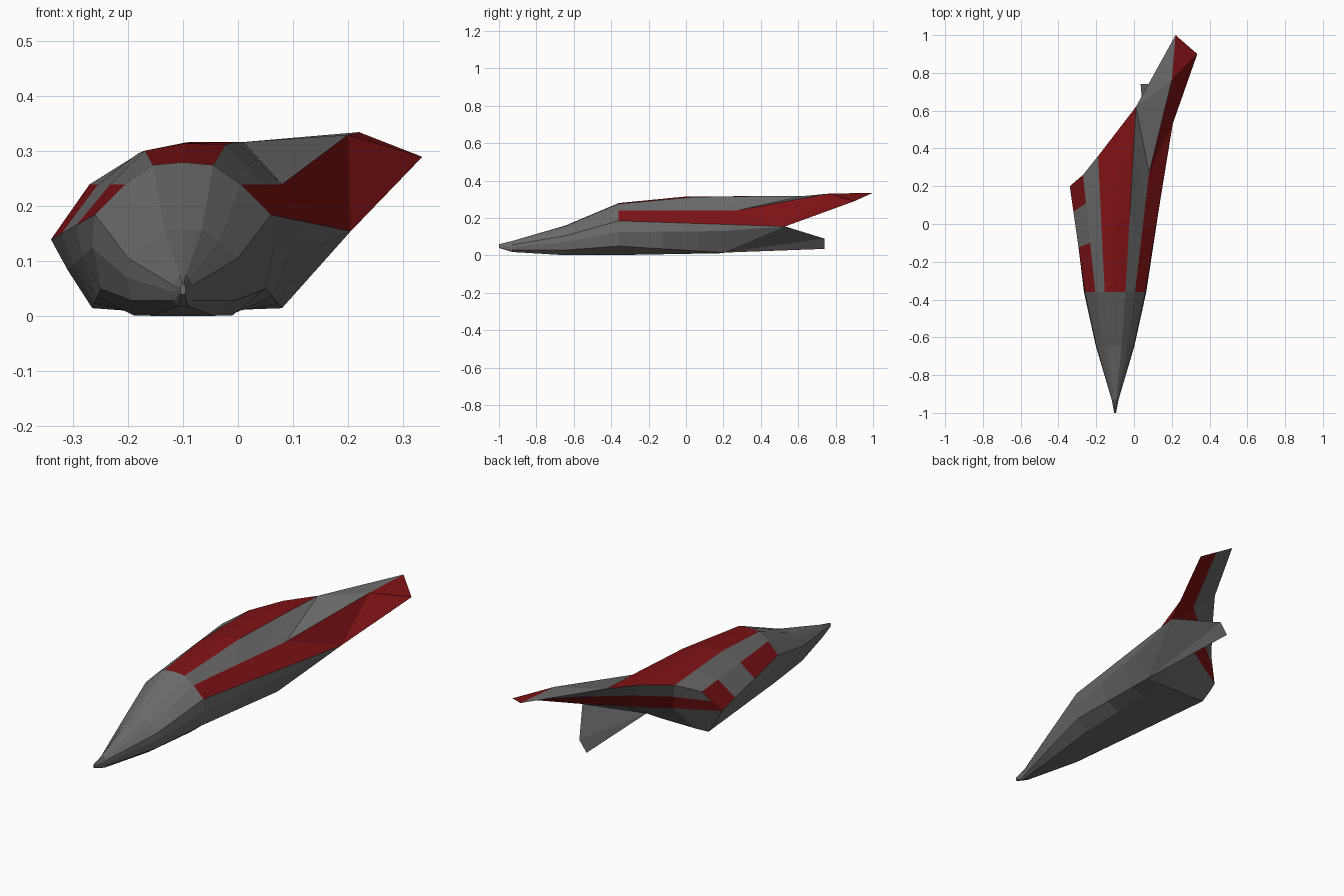
import bpy, bmesh
from mathutils import Vector as V

if "Cube" in bpy.data.objects:
    bpy.data.objects.remove(bpy.data.objects["Cube"])


def material(name, rgb):
    m = bpy.data.materials.new(name)
    m.diffuse_color = (*rgb, 1)
    m.use_nodes = True
    m.node_tree.nodes["Principled BSDF"].inputs["Base Color"].default_value = m.diffuse_color
    return m


MATS = [material("grey_metal", (0.15, 0.15, 0.15)),
        material("dark_red", (0.21, 0.006, 0.007))]
GREY, RED = 0, 1


def build(name, faces, ref):
    """Make an object from (points, colour) faces, turned away from ref(centre)."""
    bm = bmesh.new()
    for pts, colour in faces:
        f = bm.faces.new([bm.verts.new(p) for p in pts])
        f.material_index = colour
        f.normal_update()
        c = f.calc_center_median()
        if f.normal.dot(c - ref(c)) < 0:
            f.normal_flip()
    bmesh.ops.remove_doubles(bm, verts=bm.verts, dist=0.0005)
    me = bpy.data.meshes.new(name)
    bm.to_mesh(me)
    bm.free()
    for m in MATS:
        me.materials.append(m)
    ob = bpy.data.objects.new(name, me)
    bpy.context.collection.objects.link(ob)
    return ob


CX = -0.1
# Half section behind the nose: (half width, height), bottom to top
HALF = [(0.09, 0.002), (0.15, 0.05), (0.165, 0.125), (0.16, 0.185),
        (0.105, 0.24), (0.055, 0.275)]
SECTION = [(-w, z) for w, z in HALF] + [(0, 0.28)] + [(w, z) for w, z in HALF[::-1]]


def ring(y, wx, z0, zs):
    return [V((CX + w * wx, y, z0 + z * zs)) for w, z in SECTION]


# Rear outline, sheared back towards the right
REAR = [V(p) for p in [
    (-0.19, 0.2, 0.012), (-0.265, 0.2, 0.015), (-0.31, 0.2, 0.085), (-0.34, 0.2, 0.14),
    (-0.27, 0.26, 0.24), (-0.19, 0.36, 0.29), (-0.09, 0.49, 0.315), (0.01, 0.62, 0.317),
    (0.08, 0.27, 0.24), (0.205, 0.53, 0.155), (0.15, 0.2, 0.13), (0.08, 0.2, 0.015),
    (0.0, 0.2, 0.012)]]
FRONT = ring(-0.36, 1, 0, 1)


def between(t, bump):
    out = [a.lerp(b, t) for a, b in zip(FRONT, REAR)]
    for i in (5, 6, 7):
        out[i].z += bump
    return out


def loft(rings, colour):
    return [([a[i], a[i + 1], b[i + 1], b[i]], colour(k, i))
            for k, (a, b) in enumerate(zip(rings, rings[1:]))
            for i in range(len(a) - 1)] + \
           [([a[0], a[-1], b[-1], b[0]], GREY) for a, b in zip(rings, rings[1:])]


def axis(c):
    t = max(0, c.y + 0.36)
    return V((CX + 0.08 * t, c.y, 0.07 if c.y < -0.5 else 0.15))


# Nose cone
nose = [ring(-1, 0.03, 0.04, 0.07), ring(-0.93, 0.11, 0.018, 0.21),
        ring(-0.645, 0.62, 0, 0.57), FRONT]
build("nose", loft(nose, lambda k, i: GREY) + [(nose[0], GREY)], axis)


# Hull with roof stripe and side stripes; the left stripe is interrupted
def stripe(k, i):
    if i == 3:
        return GREY if k == 1 else RED
    return RED if i in (5, 6, 8) else GREY


hull = [FRONT, between(0.42, 0.02), between(0.76, 0.01), REAR]
build("hull", loft(hull, stripe), axis)

# Swept tail above the hull
T1, T2, T3 = V((0.22, 1, 0.335)), V((0.2, 0.76, 0.33)), V((0.335, 0.9, 0.29))
R = REAR
build("tail", [([R[7], T1, T2], GREY), ([R[7], T2, R[8]], GREY),
               ([R[8], T2, R[9]], RED), ([T2, T3, R[9]], RED),
               ([T2, T1, T3], RED)], lambda c: c + V((-0.5, 0, -1)))

# Slanted rear face under the roof edge: grey above, red below
upper = [R[4], R[5], R[6], R[7], T1]
lower = [R[3], R[3].lerp(R[9], 0.35), R[3].lerp(R[9], 0.7), R[9], T3]
mid = [a.lerp(b, 0.5) for a, b in zip(upper, lower)]
rear = []
for i in range(4):
    rear.append(([upper[i], upper[i + 1], mid[i + 1], mid[i]], GREY))
    rear.append(([mid[i], mid[i + 1], lower[i + 1], lower[i]], RED))
# Lower rear cap down to the belly
rear += [([lower[0], lower[1], R[0], R[1], R[2]], GREY),
         ([lower[1], lower[2], R[12], R[0]], GREY),
         ([lower[2], R[9], R[11], R[12]], GREY)]
build("rear_face", rear, lambda c: c + V((0.5, -1, 0.3)))

# Thin lower fin trailing behind the belly
F1, F2 = V((0.075, 0.74, 0.09)), V((0.035, 0.74, 0.035))
build("lower_fin", [([R[11], R[9], F1], GREY), ([R[11], F1, F2], GREY),
                    ([R[9], R[10], R[11]], GREY)],
      lambda c: c + V((-1, 0, 0.3)))
